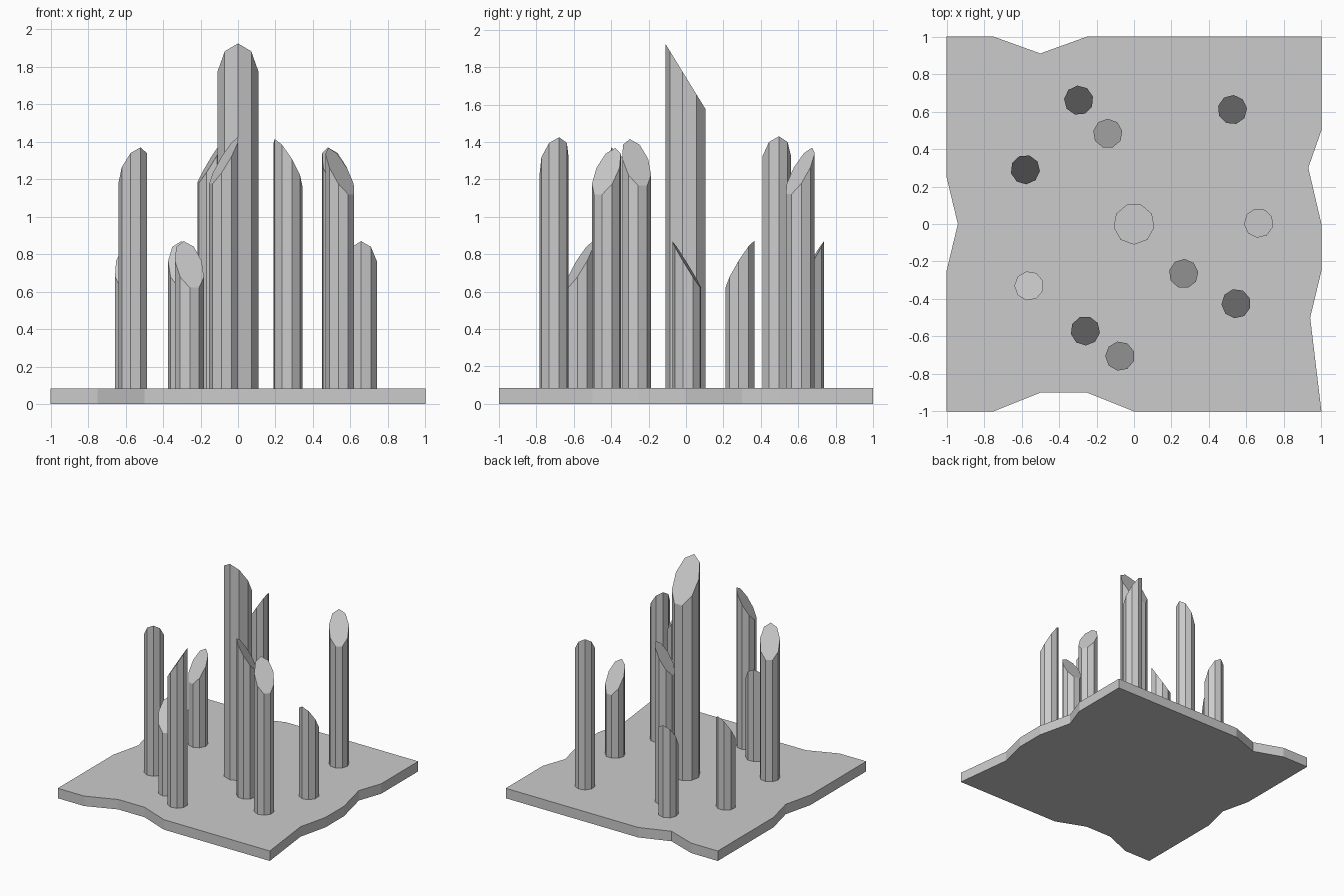
import bpy
from math import cos, sin, radians, pi

if "Cube" in bpy.data.objects:
    bpy.data.objects.remove(bpy.data.objects["Cube"])

BASE_TOP = 0.085
SIDES = 9
SLOPE = 1.63  # steepness of the slanted cut


def prism(name, outline, bottom, tops):
    """Solid with vertical walls over an outline, with a top height per corner."""
    n = len(outline)
    verts = [(x, y, bottom) for x, y in outline]
    verts += [(x, y, z) for (x, y), z in zip(outline, tops)]
    faces = [tuple(reversed(range(n))), tuple(range(n, 2 * n))]
    faces += [(i, (i + 1) % n, n + (i + 1) % n, n + i) for i in range(n)]
    mesh = bpy.data.meshes.new(name)
    mesh.from_pydata(verts, [], faces)
    obj = bpy.data.objects.new(name, mesh)
    bpy.context.collection.objects.link(obj)
    return obj


def column(name, x, y, r, peak, heading):
    """Nine-sided post cut at a slant; heading is the direction of its tip."""
    outline, tops = [], []
    for i in range(SIDES):
        a = 2 * pi * i / SIDES
        h = radians(heading) + a
        outline.append((x + r * cos(h), y + r * sin(h)))
        tops.append(peak - SLOPE * r * (1 - cos(a)))
    return prism(name, outline, BASE_TOP - 0.005, tops)


# Slab with chipped edges (counter-clockwise from the front left corner)
slab = [(-1, -1), (-0.75, -1), (-0.5, -0.9), (-0.25, -0.9), (0, -1), (1, -1),
        (0.94, -0.5), (1, -0.25), (1, 0), (0.93, 0.3), (1, 0.5), (1, 1),
        (-0.25, 1), (-0.5, 0.91), (-0.75, 1), (-1, 1),
        (-1, 0.25), (-0.94, 0), (-1, -0.25)]
prism("base_slab", slab, 0, [BASE_TOP] * len(slab))

# Tall centre column
column("centre_column", 0, 0, 0.11, 1.925, 270)

# Surrounding columns: x, y, tip height, tip heading
posts = [
    (-0.295, 0.66, 0.87, 95),
    (-0.14, 0.483, 1.43, 10),
    (0.525, 0.61, 1.37, 125),
    (-0.58, 0.29, 0.872, 74),
    (0.665, 0.005, 0.87, 264),
    (-0.56, -0.33, 1.37, 300),
    (0.265, -0.265, 1.415, 207),
    (0.545, -0.425, 1.368, 143),
    (-0.26, -0.57, 0.87, 112),
    (-0.075, -0.705, 1.425, 20),
]
for i, (x, y, peak, heading) in enumerate(posts, 1):
    column(f"outer_column_{i}", x, y, 0.0785, peak, heading)
